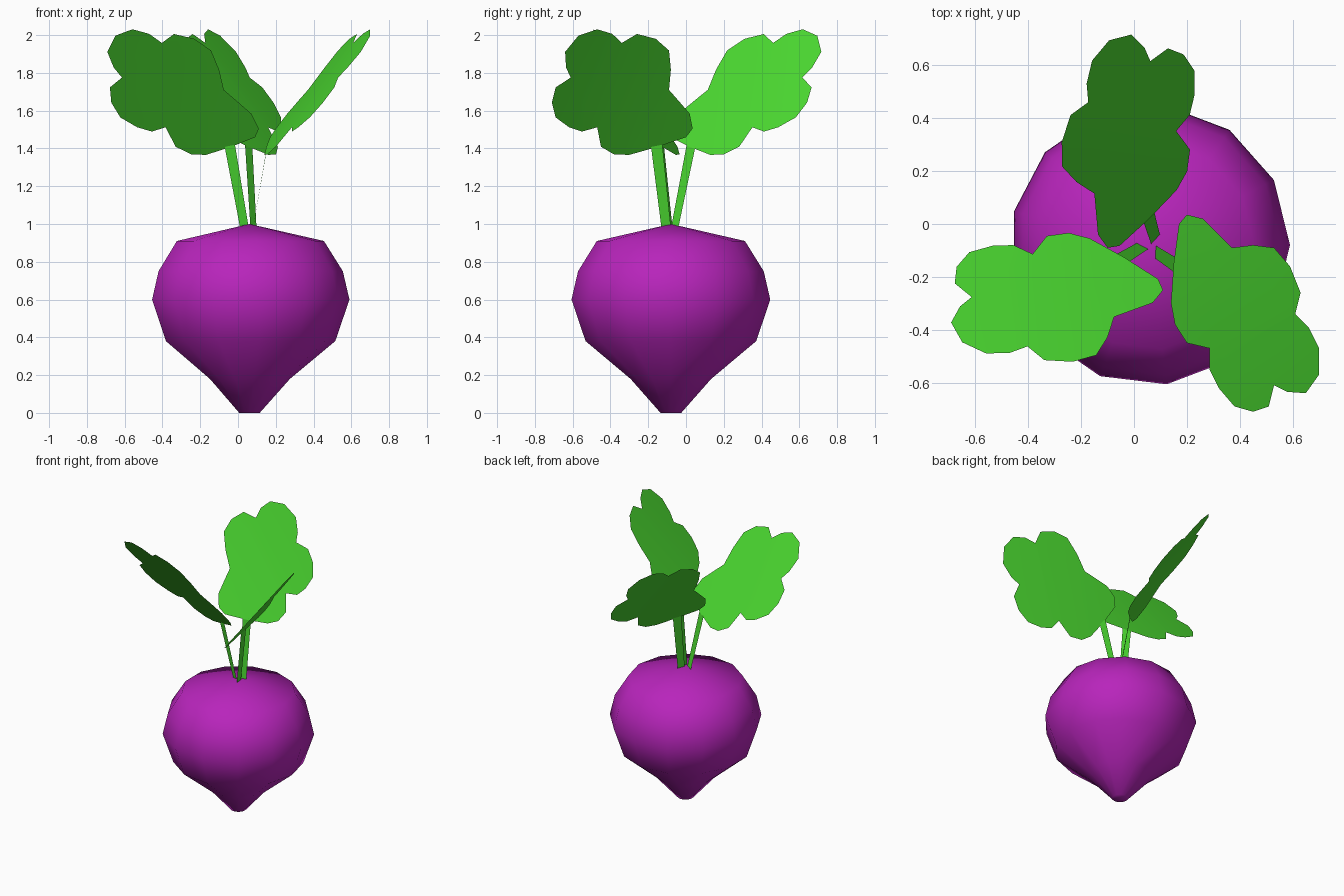
import bpy, bmesh, math
from mathutils import Matrix, Vector

cube = bpy.data.objects.get("Cube")
if cube:
    bpy.data.objects.remove(cube, do_unlink=True)


def make_material(name, color):
    mat = bpy.data.materials.new(name)
    mat.use_nodes = True
    mat.diffuse_color = color
    mat.node_tree.nodes["Principled BSDF"].inputs["Base Color"].default_value = color
    return mat


def make_object(name, bm, mat, matrix=Matrix()):
    mesh = bpy.data.meshes.new(name)
    bm.to_mesh(mesh)
    bm.free()
    mesh.transform(matrix)
    mesh.materials.append(mat)
    for poly in mesh.polygons:
        poly.use_smooth = True
    obj = bpy.data.objects.new(name, mesh)
    bpy.context.collection.objects.link(obj)
    return obj


purple = make_material("root purple", (0.48, 0.018, 0.50, 1))
green = make_material("leaf green", (0.07, 0.69, 0.03, 1))

# Root: lathed profile of (radius, height) with a pointed crown
SIDES = 13
PROFILE = [(0.055, 0), (0.215, 0.18), (0.455, 0.38), (0.53, 0.6), (0.495, 0.75), (0.395, 0.91)]
bm = bmesh.new()
rings = []
for r, z in PROFILE:
    angles = [math.tau * i / SIDES for i in range(SIDES)]
    rings.append([bm.verts.new((r * math.cos(a), r * math.sin(a), z)) for a in angles])
crown = bm.verts.new((0, 0, 1))
bm.faces.new(rings[0][::-1])
for i in range(SIDES):
    j = (i + 1) % SIDES
    for low, high in zip(rings, rings[1:]):
        bm.faces.new((low[i], low[j], high[j], high[i]))
    bm.faces.new((rings[-1][i], rings[-1][j], crown))
make_object("root", bm, purple, Matrix.Translation((0.06, -0.08, 0)))

# Lobed leaf outline in plan, measured from the leaf's inner corner
OUTLINE = [
    (-.03, -.035), (0, 0), (.06, -.015), (.12, -.075), (.17, -.125), (.25, -.115),
    (.33, -.125), (.39, -.195), (.43, -.295), (.41, -.375), (.46, -.425), (.5, -.505),
    (.5, -.605), (.45, -.675), (.38, -.67), (.33, -.645), (.31, -.725), (.25, -.745),
    (.18, -.725), (.12, -.655), (.085, -.585), (.085, -.505), (0, -.485),
    (-.045, -.415), (-.06, -.335), (-.05, -.185),
]
AXIS = Vector((0.52, -0.85, 0))


def leaf_height(x, y):
    # Tilted blade with a gentle arch along its length
    s = (x * AXIS.x + y * AXIS.y) / 0.8
    return 1.505 + 1.28 * x + 0.25 * y + 0.1 * s * (1 - s)


def leaf_mesh():
    bm = bmesh.new()
    bm.faces.new([bm.verts.new((x, y, 0)) for x, y in reversed(OUTLINE)])
    bmesh.ops.triangulate(bm, faces=bm.faces[:])
    for step in range(1, 6):
        bmesh.ops.bisect_plane(bm, geom=bm.verts[:] + bm.edges[:] + bm.faces[:],
                               plane_co=AXIS * step * 0.13, plane_no=AXIS)
    for v in bm.verts:
        v.co.z = leaf_height(v.co.x, v.co.y)
    return bm


def stem_mesh():
    # Flat ribbon from the crown up to the leaf edge
    bm = bmesh.new()
    top_x, top_y = -0.045, -0.19
    corners = [(-0.12, -0.165, 0.98), (-0.12, -0.115, 0.98)]
    corners += [(top_x, top_y + w, leaf_height(top_x, top_y + w)) for w in (0.03, -0.03)]
    bm.faces.new([bm.verts.new(c) for c in corners])
    return bm


# Three leaves with stems, turned around the crown
for name, corner, turn in [("front_left", (0.2, 0.035, 0), 0),
                           ("back", (-0.1, -0.09, 0), 140),
                           ("right", (0.11, -0.25, 0), -115)]:
    place = Matrix.Translation(corner) @ Matrix.Rotation(math.radians(turn), 4, "Z")
    make_object(name + "_leaf", leaf_mesh(), green, place)
    make_object(name + "_stem", stem_mesh(), green, place)
